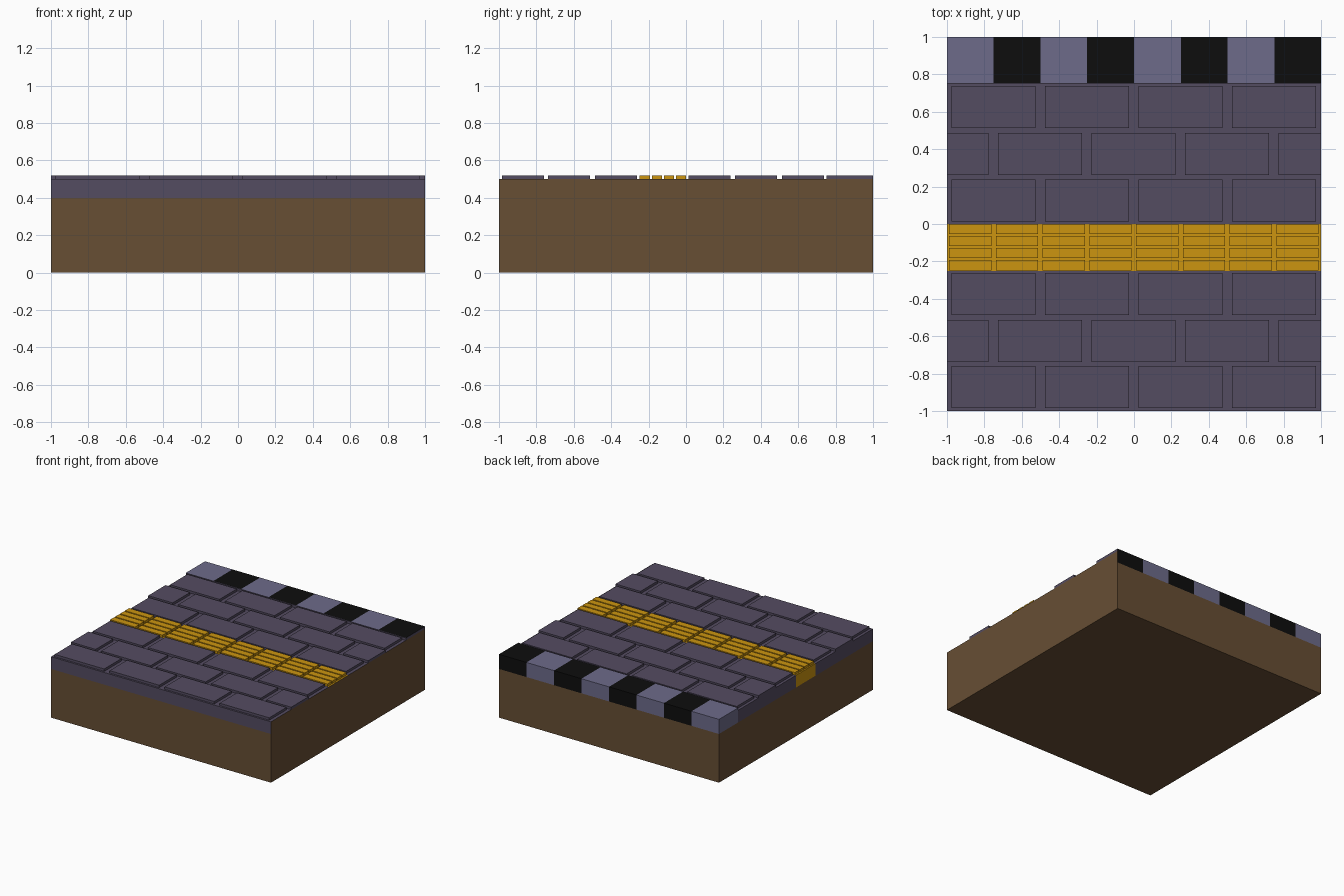
import bpy, bmesh

if "Cube" in bpy.data.objects:
    bpy.data.objects.remove(bpy.data.objects["Cube"])

BASE, SLAB, TOP = 0.40, 0.50, 0.52


def material(name, r, g, b):
    lin = lambda c: ((c / 255 + 0.055) / 1.055) ** 2.4 if c > 10 else c / 255 / 12.92
    m = bpy.data.materials.new(name)
    m.diffuse_color = (lin(r), lin(g), lin(b), 1)
    m.use_nodes = True
    m.node_tree.nodes["Principled BSDF"].inputs["Base Color"].default_value = m.diffuse_color
    return m


BROWN = material("soil brown", 103, 78, 52)
PURPLE = material("paving purple", 84, 76, 97)
YELLOW = material("guide yellow", 204, 149, 16)
LIGHT = material("kerb light grey", 109, 107, 138)
BLACK = material("kerb black", 13, 13, 13)


def add_box(bm, x0, x1, y0, y1, z0, z1, skip_bottom=True):
    r = bmesh.ops.create_cube(bm, size=1)
    for v in r["verts"]:
        v.co = (x1 if v.co.x > 0 else x0, y1 if v.co.y > 0 else y0, z1 if v.co.z > 0 else z0)
    if skip_bottom:
        bm.normal_update()
        faces = {f for v in r["verts"] for f in v.link_faces}
        bmesh.ops.delete(bm, geom=[f for f in faces if f.normal.z < -0.5], context='FACES_ONLY')


def make(name, boxes, mat, side_mat=None, skip_bottom=True):
    """One object from a list of boxes; side_mat colours the faces on the x = 1 side."""
    bm = bmesh.new()
    for b in boxes:
        add_box(bm, *b, skip_bottom=skip_bottom)
    bm.normal_update()
    me = bpy.data.meshes.new(name)
    if side_mat:
        for f in bm.faces:
            c = f.calc_center_median()
            if f.normal.x > 0.5 and c.x > 0.999:
                f.material_index = 1
    bm.to_mesh(me)
    bm.free()
    me.materials.append(mat)
    if side_mat:
        me.materials.append(side_mat)
    ob = bpy.data.objects.new(name, me)
    bpy.context.collection.objects.link(ob)
    return ob


# soil block
make("soil_block", [(-1, 1, -1, 1, 0, BASE)], BROWN, skip_bottom=False)

# paving bed and yellow bed; their cut side at x = 1 is soil coloured
make("paving_bed", [(-1, 1, -1, -0.25, BASE, SLAB), (-1, 1, 0, 0.755, BASE, SLAB)], PURPLE, BROWN)
make("guide_bed", [(-1, 1, -0.25, 0, BASE, SLAB)], YELLOW, BROWN)

# paving stones in running bond
stones = []
for row, yc in enumerate((-0.872, -0.625, -0.375, 0.125, 0.375, 0.625)):
    shifted = row in (1, 4)
    for i in range(5 if shifted else 4):
        x0 = -0.977 + 0.5 * i - (0.25 if shifted else 0)
        stones.append((max(x0, -1), min(x0 + 0.45, 1), yc - 0.1125, yc + 0.1125, SLAB, TOP))
make("paving_stones", stones, PURPLE)

# raised yellow guide bars: eight plates of four bars
bars = []
for i in range(8):
    for j in range(4):
        x0, y1 = -0.989 + 0.25 * i, -0.0005 - 0.0643 * j
        bars.append((x0, x0 + 0.226, y1 - 0.054, y1, SLAB, TOP))
make("guide_bars", bars, YELLOW)

# kerb of alternating blocks along the back
for name, mat, k in (("kerb_light_blocks", LIGHT, 0), ("kerb_black_blocks", BLACK, 1)):
    xs = [-1 + 0.25 * i for i in range(k, 8, 2)]
    make(name + "_lower", [(x, x + 0.25, 0.755, 1, BASE, SLAB) for x in xs], mat, BROWN)
    make(name + "_upper", [(x, x + 0.25, 0.755, 1, SLAB, TOP) for x in xs], mat, PURPLE)

# purple lip in front of the kerb
make("kerb_lip", [(-1, 1, 0.75, 0.755, SLAB, TOP)], PURPLE)
